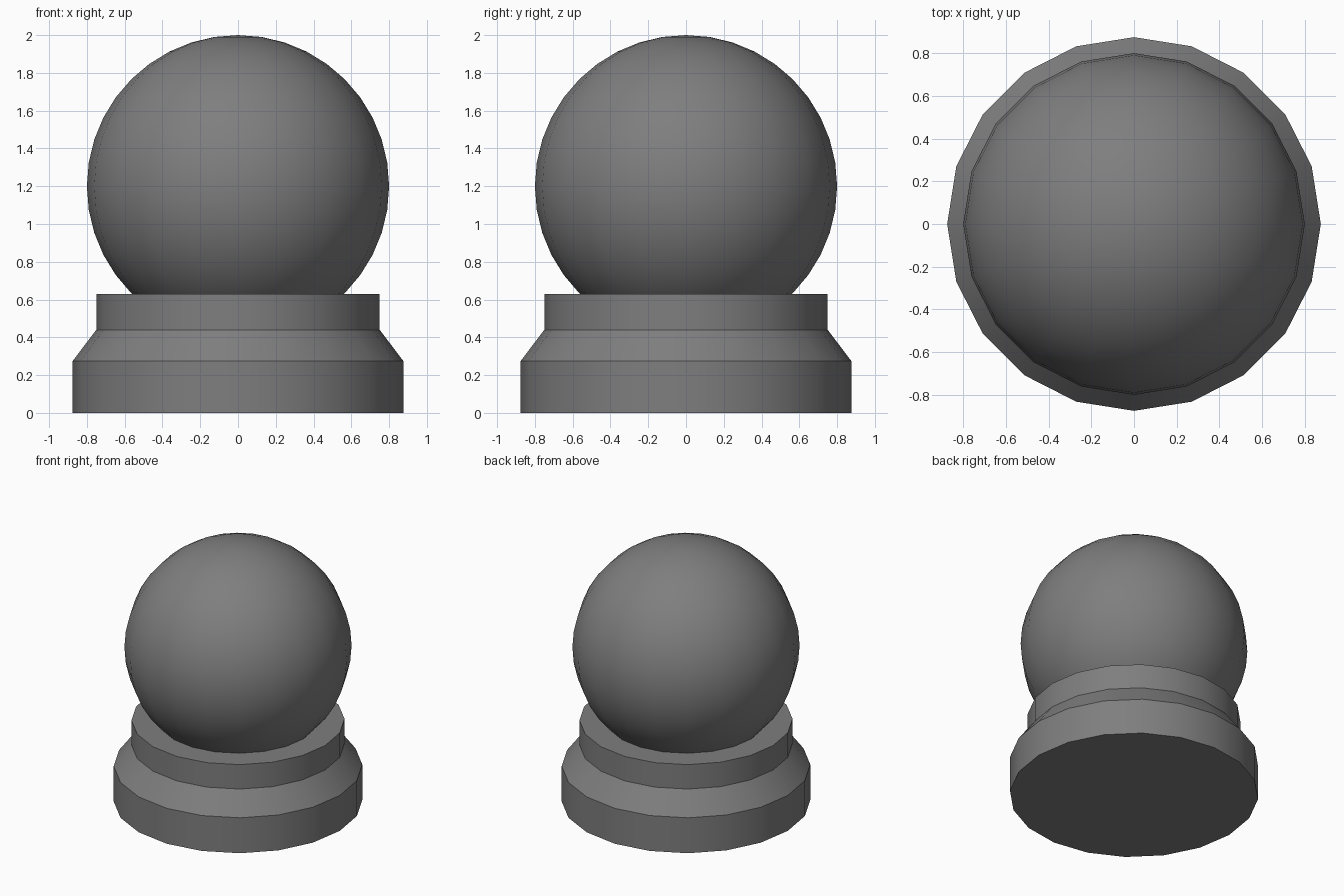
import bpy, bmesh, math

if "Cube" in bpy.data.objects:
    bpy.data.objects.remove(bpy.data.objects["Cube"])

SIDES = 20

dark = bpy.data.materials.new("dark_grey")
dark.diffuse_color = (0.21, 0.21, 0.21, 1)
dark.use_nodes = True
dark.node_tree.nodes["Principled BSDF"].inputs["Base Color"].default_value = dark.diffuse_color


def lathe(name, profile):
    """Closed solid of revolution from (radius, z) points, bottom to top."""
    bm = bmesh.new()
    rings = [[bm.verts.new((r * math.cos(2 * math.pi * i / SIDES),
                            r * math.sin(2 * math.pi * i / SIDES), z))
              for i in range(SIDES)] for r, z in profile]
    for low, high in zip(rings, rings[1:]):
        for i in range(SIDES):
            j = (i + 1) % SIDES
            bm.faces.new((low[i], low[j], high[j], high[i]))
    bm.faces.new(rings[0][::-1])
    bm.faces.new(rings[-1])
    mesh = bpy.data.meshes.new(name)
    bm.to_mesh(mesh)
    bm.free()
    obj = bpy.data.objects.new(name, mesh)
    bpy.context.collection.objects.link(obj)
    return obj


def finish(obj):
    """Dark material, smooth shading with crisp steps."""
    obj.data.materials.append(dark)
    bpy.ops.object.select_all(action='DESELECT')
    obj.select_set(True)
    bpy.context.view_layer.objects.active = obj
    bpy.ops.object.shade_smooth_by_angle(angle=math.radians(30))


# Stepped pedestal: plinth, sloped shoulder, collar
finish(lathe("pedestal", [(0.875, 0), (0.875, 0.275), (0.75, 0.44), (0.75, 0.63)]))

# Ball resting in the collar
bpy.ops.mesh.primitive_uv_sphere_add(segments=SIDES, ring_count=20, radius=0.8,
                                     location=(0, 0, 1.2))
ball = bpy.context.object
ball.name = "ball"
finish(ball)
